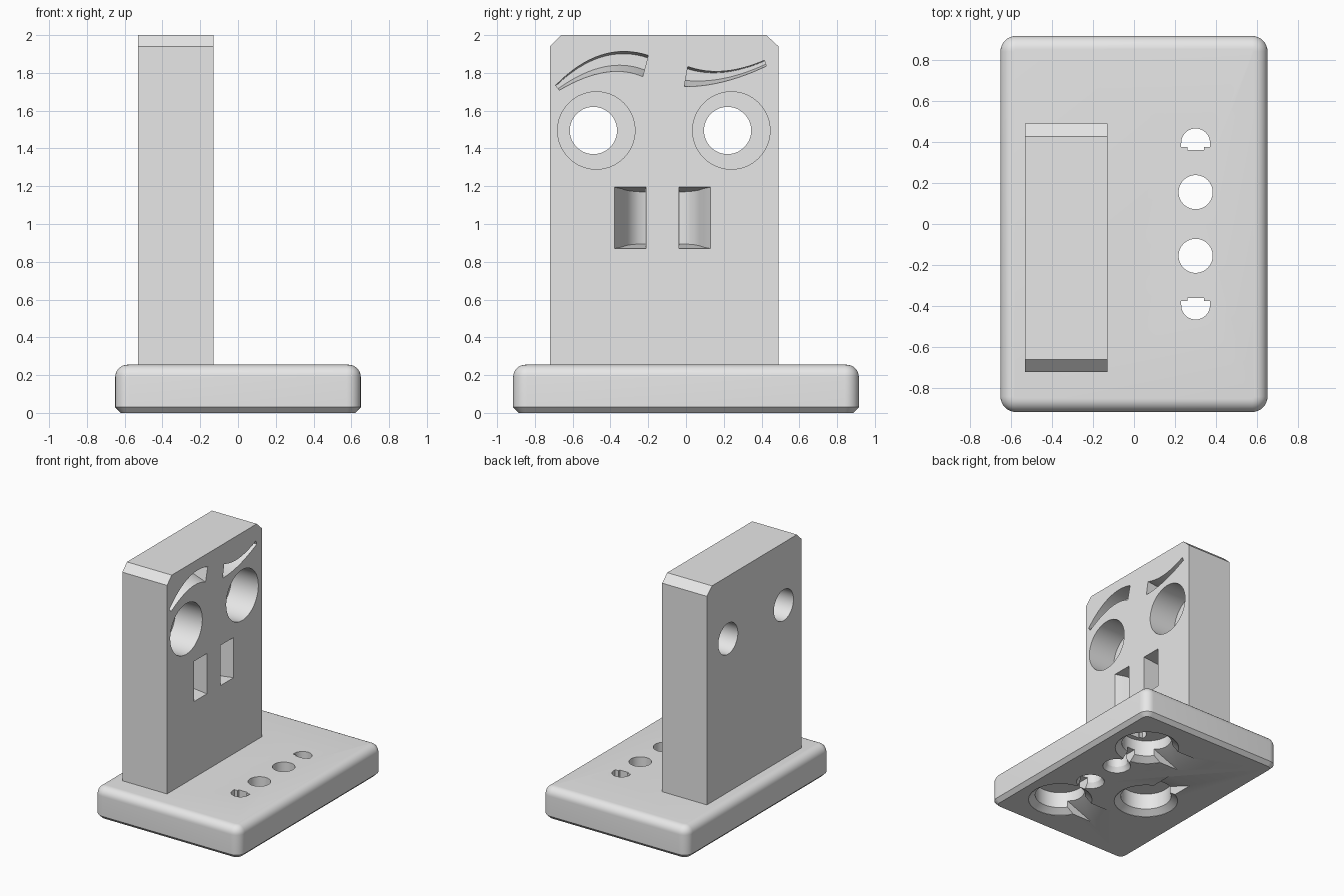
import bpy, bmesh
from math import sin, cos, pi
from mathutils import Matrix, Vector

cube = bpy.data.objects.get("Cube")
if cube:
    bpy.data.objects.remove(cube, do_unlink=True)

grey = bpy.data.materials.new("plain_grey")
grey.use_nodes = True
grey.diffuse_color = (0.8, 0.8, 0.8, 1)
grey.node_tree.nodes["Principled BSDF"].inputs["Base Color"].default_value = grey.diffuse_color


def loft(name, rings):
    """Closed solid through equal-length rings of points."""
    bm = bmesh.new()
    loops = [[bm.verts.new(p) for p in ring] for ring in rings]
    n = len(loops[0])
    for a, b in zip(loops, loops[1:]):
        for i in range(n):
            j = (i + 1) % n
            bm.faces.new((a[i], a[j], b[j], b[i]))
    bm.faces.new(loops[0])
    bm.faces.new(loops[-1])
    bmesh.ops.recalc_face_normals(bm, faces=bm.faces)
    mesh = bpy.data.meshes.new(name)
    bm.to_mesh(mesh)
    bm.free()
    mesh.materials.append(grey)
    obj = bpy.data.objects.new(name, mesh)
    bpy.context.collection.objects.link(obj)
    return obj


def cut(target, cutter):
    """Subtract the cutter and throw it away."""
    mod = target.modifiers.new("cut", "BOOLEAN")
    mod.operation = "DIFFERENCE"
    mod.solver = "EXACT"
    mod.object = cutter
    bpy.context.view_layer.objects.active = target
    bpy.ops.object.modifier_apply(modifier=mod.name)
    bpy.data.objects.remove(cutter, do_unlink=True)


def circle(u, v, r, n=64):
    return [(u + r * cos(2 * pi * i / n), v + r * sin(2 * pi * i / n)) for i in range(n)]


def at_z(points, z):
    return [(x, y, z) for x, y in points]


def at_x(points, x):
    return [(x, y, z) for y, z in points]


def rounded_rect(hx, hy, r, steps=8):
    pts = []
    for k, (sx, sy) in enumerate([(1, 1), (-1, 1), (-1, -1), (1, -1)]):
        for i in range(steps + 1):
            a = (k + i / steps) * pi / 2
            pts.append((sx * (hx - r) + r * cos(a), sy * (hy - r) + r * sin(a)))
    return pts


def arc(a, b, c, n=16):
    """Smooth curve through three points."""
    a, b, c = Vector(a), Vector(b), Vector(c)
    ts = [i / n for i in range(n + 1)]
    return [a * (2 * t - 1) * (t - 1) + b * 4 * t * (1 - t) + c * t * (2 * t - 1) for t in ts]


# Base: chamfered below, rounded above
profile = [(0.03, 0), (0, 0.03)]
for i in range(9):
    a = i / 8 * pi / 2
    profile.append((0.065 * (1 - cos(a)), 0.19 + 0.065 * sin(a)))
base = loft("base", [at_z(rounded_rect(0.65 - d, 0.915 - d, 0.075 - d), z) for d, z in profile])

# Upright panel with chamfered top corners
outline = [(-0.72, 0.24), (0.49, 0.24), (0.49, 1.94), (0.425, 2), (-0.66, 2), (-0.72, 1.94)]
panel = loft("upright_panel", [at_x(outline, -0.53), at_x(outline, -0.13)])

# Eye sockets with smaller holes through the back
for socket_y, hole_y in ((-0.475, -0.49), (0.24, 0.22)):
    for y, r, depth in ((socket_y, 0.205, -0.37), (hole_y, 0.125, -0.6)):
        ring = circle(y, 1.495, r)
        cut(panel, loft("eye_cutter", [at_x(ring, -0.1), at_x(ring, depth)]))

# Tapered eyebrow recesses
brows = [
    (arc((-0.69, 1.735), (-0.45, 1.895), (-0.2, 1.894)),
     arc((-0.67, 1.708), (-0.43, 1.80), (-0.23, 1.777))),
    (arc((0.01, 1.835), (0.2, 1.81), (0.415, 1.867)),
     arc((-0.01, 1.724), (0.2, 1.752), (0.425, 1.835))),
]
for upper, lower in brows:
    inner_up = [u.lerp(l, 0.12) for u, l in zip(upper, lower)]
    inner_low = [l.lerp(u, 0.33) for u, l in zip(upper, lower)]
    cut(panel, loft("brow_cutter", [at_x(upper + lower[::-1], -0.12),
                                    at_x(inner_up + inner_low[::-1], -0.25)]))

# Nostrils: scooped recesses mirrored about the face centre line
scoop = [(-0.1, -0.395), (-0.2, -0.342), (-0.27, -0.32), (-0.32, -0.29),
         (-0.35, -0.25), (-0.36, -0.215), (-0.1, -0.212)]
for side in (1, -1):
    rings = []
    for z, slope in ((0.87, 1), (1.195, -1)):
        rings.append([(x, -0.125 + side * (y + 0.125), z + slope * 0.11 * (-0.13 - x))
                      for x, y in scoop])
    cut(panel, loft("nostril_cutter", rings))


def round_pocket(x, y, r, rim, top):
    """Round hole from below with a chamfered rim."""
    steps = [(rim, -0.02), (rim, 0.002), (r, 0.04), (r, top)]
    cut(base, loft("pocket_cutter", [at_z(circle(x, y, q), z) for q, z in steps]))


def ramp(x, y, angle):
    """Sloped notch leading out of a pocket."""
    wedge = [(0, -0.02), (0.44, -0.02), (0, 0.16)]
    cutter = loft("ramp_cutter", [[(u, s * 0.105, z) for u, z in wedge] for s in (-1, 1)])
    cutter.data.transform(Matrix.Translation((x, y, 0)) @ Matrix.Rotation(angle, 4, "Z"))
    cut(base, cutter)


# Underside pockets with their notches
for x, y, angle in ((0.3, 0.51, pi), (0.3, -0.51, pi), (-0.21, -0.11, pi / 2)):
    round_pocket(x, y, 0.19, 0.24, 0.17)
    ramp(x, y, angle)

# Row of holes through the base
for side in (1, -1):
    round_pocket(0.3, side * 0.155, 0.083, 0.105, 0.3)
    slot = [(0.265, side * 0.16), (0.335, side * 0.16), (0.335, side * 0.4), (0.265, side * 0.4)]
    cut(base, loft("slot_cutter", [at_z(slot, -0.02), at_z(slot, 0.08)]))
    dome = [(0.3 + 0.07 * cos(i * pi / 24), side * (0.395 + 0.07 * sin(i * pi / 24)))
            for i in range(25)]
    dome += [(x, side * y) for x, y in ((0.23, 0.375), (0.26, 0.375), (0.26, 0.36),
                                        (0.34, 0.36), (0.34, 0.375), (0.37, 0.375))]
    cut(base, loft("dome_cutter", [at_z(dome, 0.1), at_z(dome, 0.3)]))

# Smooth curved surfaces, keep edges crisp
for obj in (base, panel):
    bpy.ops.object.select_all(action="DESELECT")
    obj.select_set(True)
    bpy.context.view_layer.objects.active = obj
    bpy.ops.object.shade_smooth_by_angle(angle=pi / 6)
